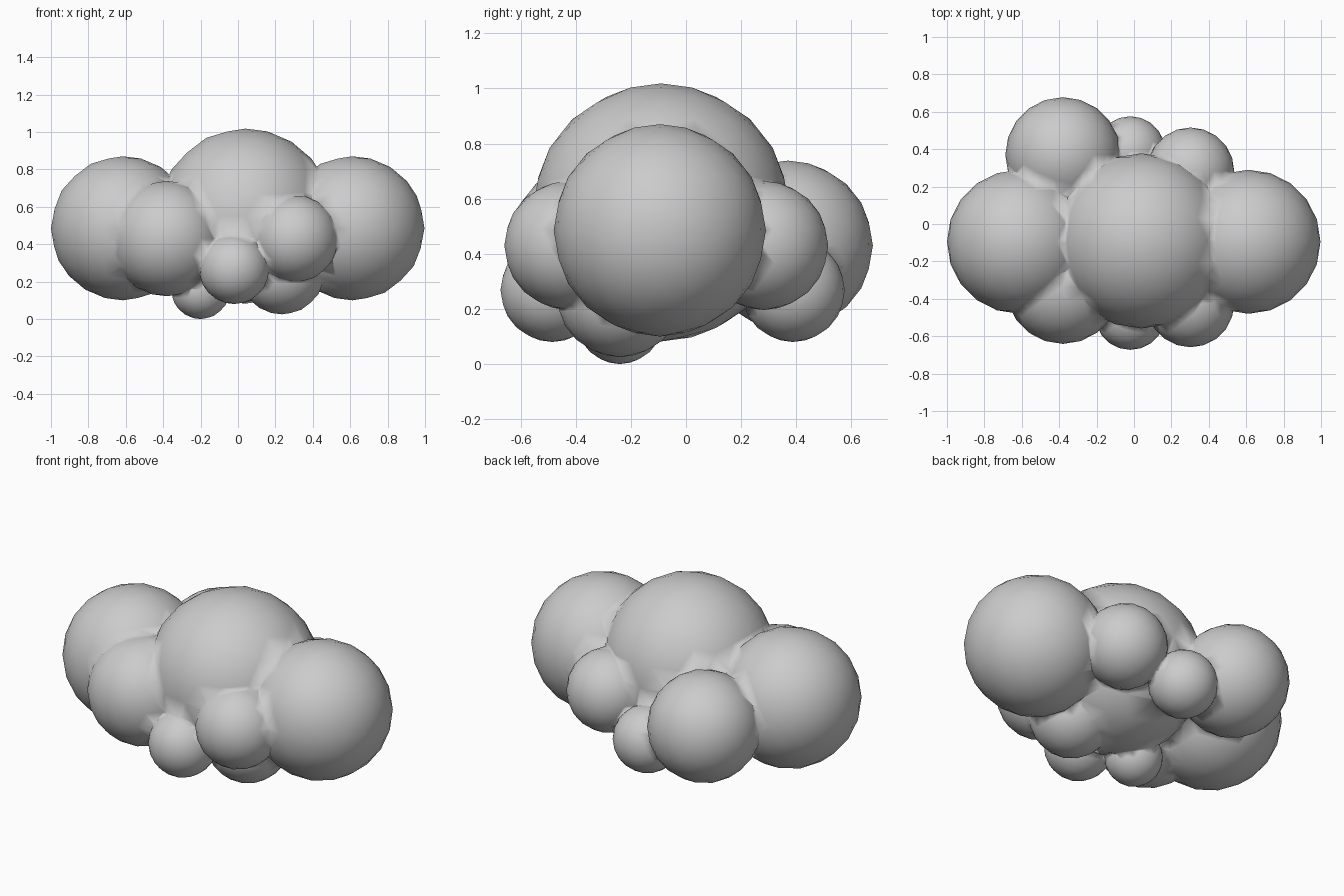
import bpy

if "Cube" in bpy.data.objects:
    bpy.data.objects.remove(bpy.data.objects["Cube"])

# Puffs of the cloud: x, y, z, radius
PUFFS = [
    (0.04, -0.09, 0.55, 0.468),     # core
    (-0.615, -0.095, 0.485, 0.385), # left lobe
    (0.612, -0.095, 0.485, 0.385),  # right lobe
    (-0.38, -0.333, 0.43, 0.308),   # front left
    (-0.38, 0.37, 0.43, 0.308),     # back left
    (0.302, -0.425, 0.43, 0.234),   # front right
    (0.302, 0.282, 0.43, 0.234),    # back right
    (-0.02, -0.485, 0.268, 0.188),  # front centre
    (-0.02, 0.388, 0.268, 0.188),   # back centre
    (0.235, -0.24, 0.255, 0.23),    # underside right
    (-0.2, -0.24, 0.157, 0.157),    # underside left
]


def puff(x, y, z, r):
    bpy.ops.mesh.primitive_ico_sphere_add(subdivisions=3, radius=r, location=(x, y, z))
    return bpy.context.object


# Fuse all puffs into one skin
cloud = puff(*PUFFS[0])
cloud.name = "cloud"
for p in PUFFS[1:]:
    part = puff(*p)
    mod = cloud.modifiers.new("fuse", 'BOOLEAN')
    mod.operation = 'UNION'
    mod.solver = 'EXACT'
    mod.object = part
    bpy.context.view_layer.objects.active = cloud
    bpy.ops.object.modifier_apply(modifier=mod.name)
    bpy.data.objects.remove(part, do_unlink=True)

# Smooth all over so the creases blend softly
for f in cloud.data.polygons:
    f.use_smooth = True
